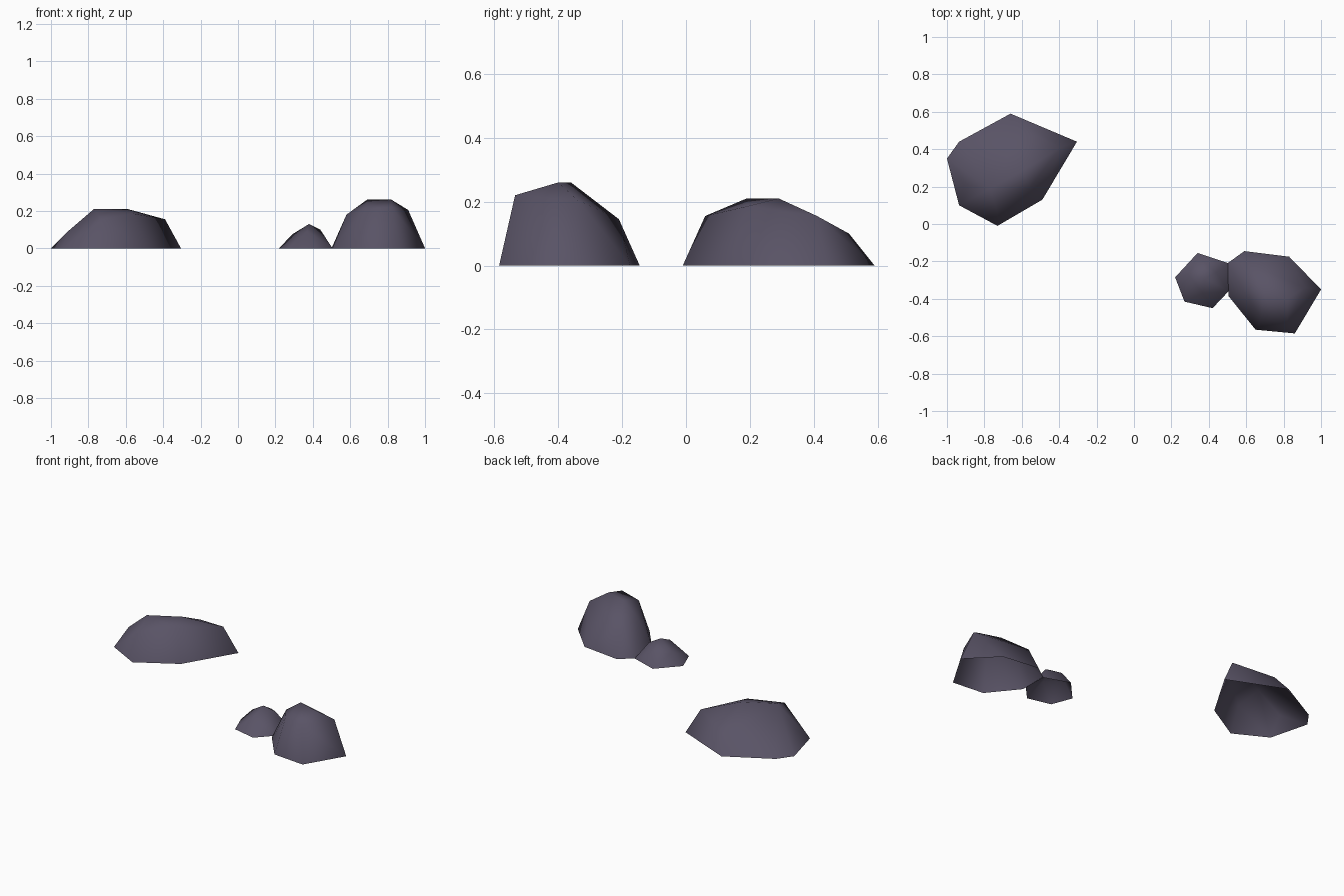
import bpy, bmesh

if "Cube" in bpy.data.objects:
    bpy.data.objects.remove(bpy.data.objects["Cube"])

stone = bpy.data.materials.new("dark_purple_grey_stone")
stone.diffuse_color = (0.10, 0.087, 0.132, 1)
stone.use_nodes = True
stone.node_tree.nodes["Principled BSDF"].inputs["Base Color"].default_value = stone.diffuse_color


def rock(name, base, upper):
    """Faceted boulder: hull over a ground outline and a few upper corners, open below."""
    bm = bmesh.new()
    for x, y in base:
        bm.verts.new((x, y, 0))
    for p in upper:
        bm.verts.new(p)
    bmesh.ops.convex_hull(bm, input=bm.verts[:])
    bmesh.ops.recalc_face_normals(bm, faces=bm.faces[:])
    # open underside
    under = [f for f in bm.faces if all(abs(v.co.z) < 1e-4 for v in f.verts)]
    bmesh.ops.delete(bm, geom=under, context='FACES')
    for f in bm.faces:
        f.smooth = True
    me = bpy.data.meshes.new(name)
    bm.to_mesh(me)
    bm.free()
    me.materials.append(stone)
    ob = bpy.data.objects.new(name, me)
    bpy.context.collection.objects.link(ob)
    return ob


# long low boulder, back left
rock("flat_boulder",
     [(-1, .35), (-.935, .44), (-.66, .59), (-.305, .44), (-.49, .13), (-.73, -.01), (-.935, .1)],
     [(-.77, .19, .21), (-.59, .29, .21), (-.56, .19, .185), (-.73, .06, .155),
      (-.39, .41, .155), (-.62, .51, .10), (-.91, .21, .09)])

# tall boulder, front right
rock("tall_boulder",
     [(.59, -.145), (.83, -.175), (1, -.35), (.86, -.585), (.65, -.565), (.505, -.385), (.5, -.21)],
     [(.69, -.36, .26), (.82, -.40, .26), (.91, -.34, .205), (.58, -.35, .18),
      (.82, -.535, .22), (.68, -.5, .21), (.61, -.21, .145)])

# small stone leaning against it
rock("small_stone",
     [(.34, -.155), (.22, -.285), (.27, -.415), (.42, -.45), (.505, -.36), (.505, -.21)],
     [(.38, -.29, .13), (.44, -.26, .10), (.29, -.27, .075), (.37, -.37, .093), (.37, -.2, .075)])
